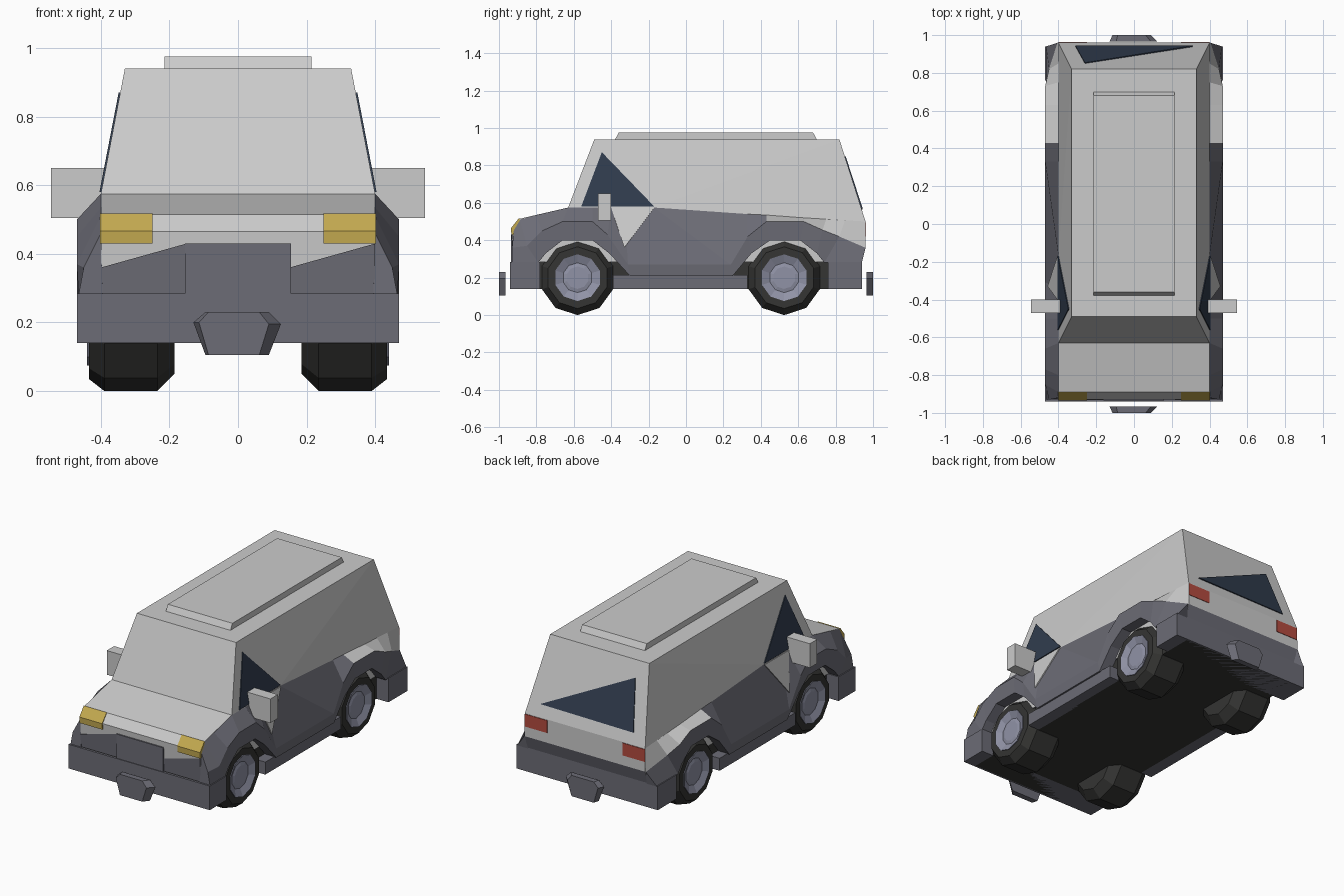
import bpy, bmesh, math
from mathutils import Vector

if "Cube" in bpy.data.objects:
    bpy.data.objects.remove(bpy.data.objects["Cube"])


def mat(name, r, g, b):
    m = bpy.data.materials.new(name)
    m.diffuse_color = (r, g, b, 1)
    m.use_nodes = True
    m.node_tree.nodes["Principled BSDF"].inputs["Base Color"].default_value = m.diffuse_color
    return m


LIGHT = mat("light_grey", .55, .55, .55)
DARK = mat("slate", .15, .15, .18)
BLACK = mat("rubber", .035, .035, .033)
GLASS = mat("glass", .03, .045, .075)
HUB = mat("hub_metal", .28, .29, .38)
AMBER = mat("amber", .55, .40, .08)
RED = mat("red", .45, .07, .05)


def finish(name, bm, mats, mirror=False):
    bmesh.ops.recalc_face_normals(bm, faces=bm.faces)
    me = bpy.data.meshes.new(name)
    bm.to_mesh(me)
    bm.free()
    for m in mats:
        me.materials.append(m)
    ob = bpy.data.objects.new(name, me)
    bpy.context.collection.objects.link(ob)
    if mirror:
        ob.modifiers.new("mirror", 'MIRROR')
    return ob


def loft(name, rings, mats, mirror=False, pick=None):
    """Closed rings joined in order and capped at both ends."""
    bm = bmesh.new()
    vs = [[bm.verts.new(p) for p in r] for r in rings]
    n = len(rings[0])
    for i in range(len(vs) - 1):
        for k in range(n):
            j = (k + 1) % n
            f = bm.faces.new((vs[i][k], vs[i][j], vs[i + 1][j], vs[i + 1][k]))
            f.material_index = pick(i, k) if pick else 0
    bm.faces.new(vs[0])
    bm.faces.new(vs[-1])
    return finish(name, bm, mats, mirror)


def panel(name, pts, offset, m, mirror=False):
    off = Vector(offset)
    return loft(name, [pts, [Vector(p) + off for p in pts]], [m], mirror)


def box(name, x0, x1, y0, y1, z0, z1, m, mirror=False, inset=0):
    def ring(z, d):
        return [(x0, y0 + d, z), (x1, y0 + d, z), (x1, y1 - d, z), (x0, y1 - d, z)]
    return loft(name, [ring(z0, 0), ring(z1, inset)], [m], mirror)


# main shell: half widths vary along the outline
outline = [(-.92, .285, .4), (-.93, .465, .4), (-.89, .515, .4), (-.63, .575, .4),
           (-.49, .94, .33), (.82, .94, .33), (.96, .5, .4), (.96, .36, .4), (.94, .285, .4)]
bm = bmesh.new()
sides = []
for s in (1, -1):
    v = [bm.verts.new((s * x, y, z)) for y, z, x in outline]
    mid = bm.verts.new((s * .4, -.17, .575))
    bm.faces.new((v[3], v[4], v[5], mid))
    bm.faces.new((mid, v[5], v[6]))
    bm.faces.new((v[0], v[1], v[2], v[3], mid, v[6], v[7], v[8]))
    sides.append(v)
a, b = sides
for i in range(len(a)):
    j = (i + 1) % len(a)
    f = bm.faces.new((a[i], a[j], b[j], b[i]))
    f.material_index = 1 if i >= 7 else 0
finish("body_shell", bm, [LIGHT, DARK])

# flared lower sides: beltline, flare and wheel-arch edge, front to back
belt = [(-.92, .46), (-.89, .51), (-.8, .535), (-.63, .575), (-.5, .575), (-.4, .575), (-.33, .575),
        (-.17, .575), (.33, .54), (.43, .535), (.63, .52), (.75, .513), (.85, .507), (.96, .5)]
flare = [(-.93, .36), (-.85, .37), (-.77, .45), (-.66, .5), (-.5, .5), (-.42, .43), (-.31, .27),
         (.24, .27), (.33, .42), (.43, .5), (.63, .5), (.73, .455), (.82, .42), (.96, .36)]
arch = [(-.93, .28), (-.79, .28), (-.75, .33), (-.66, .4), (-.5, .4), (-.41, .33), (-.3, .21),
        (.25, .21), (.35, .33), (.45, .4), (.61, .4), (.7, .33), (.74, .28), (.94, .28)]
rings = []
for i, (t, f, e) in enumerate(zip(belt, flare, arch)):
    fx = .405 if i == 13 else .45 if i in (0, 12) else .47
    rings.append([(.4, *t), (fx, *f), (.465, *e), (.395, *e)])
loft("lower_side", rings, [DARK, LIGHT], True,
     lambda i, k: 1 if k == 0 and i >= 9 else 0)

# chassis, rockers and bumpers
box("floor", -.39, .39, -.93, .93, .14, .285, BLACK)
box("rocker", .38, .455, -.39, .33, .14, .215, DARK, True)
box("front_bumper", -.47, .47, -.94, -.78, .14, .285, DARK)
box("rear_bumper", -.47, .47, .76, .94, .14, .285, DARK)

# roof panel and mirrors
box("roof_panel", -.215, .215, -.38, .70, .938, .975, LIGHT, inset=.02)
box("side_mirror", .385, .545, -.47, -.4, .505, .65, LIGHT, True)

# windows and light door panel
panel("side_window", [(.398, -.56, .58), (.342, -.45, .87), (.398, -.17, .58)], (.006, 0, .001), GLASS, True)
panel("door_panel", [(.4, -.4, .573), (.4, -.17, .573), (.452, -.33, .36)], (.006, 0, .001), LIGHT, True)
panel("rear_window", [(-.31, .938, .563), (.31, .938, .57), (-.26, .848, .846)], (0, .006, .002), GLASS)

# headlights wrap over the nose edge
bm = bmesh.new()
rows = [[bm.verts.new((x, y, z)) for x in (.25, .402)]
        for y, z in ((-.934, .43), (-.935, .466), (-.893, .518), (-.88, .5), (-.91, .43))]
for i in range(5):
    p, q = rows[i], rows[(i + 1) % 5]
    bm.faces.new((p[0], p[1], q[1], q[0]))
for k in (0, 1):
    bm.faces.new([r[k] for r in rows])
finish("headlight", bm, [AMBER], True)
box("tail_light", .25, .4, .955, .963, .42, .495, RED, True)

# nose trim: grille and angled lower panels
box("grille", -.155, .155, -.936, -.91, .28, .43, DARK)
for name, pts in (("nose_panel_left", [(-.4, .28), (-.15, .28), (-.15, .43), (-.4, .36)]),
                  ("nose_panel_right", [(.15, .28), (.4, .28), (.4, .43), (.15, .36)])):
    panel(name, [(x, -.922 - (z - .28) * .055, z) for x, z in pts], (0, -.003, 0), DARK)

# tow plates standing off both bumpers
hexagon = [(-.13, .2), (-.095, .23), (.09, .23), (.125, .195), (.09, .105), (-.095, .105)]
for name, s in (("front_plate", -1), ("rear_plate", 1)):
    loft(name, [[(x, s * .965, z) for x, z in hexagon],
                [(x * .8 - .01, s, z) for x, z in hexagon]], [DARK])


# wheels: turned about the axle
def lathe(name, prof, y, n, m):
    rings = [[(x, y + r * math.sin(2 * math.pi * k / n), .2 + r * math.cos(2 * math.pi * k / n))
              for k in range(n)] for x, r in prof]
    loft(name, rings, [m], True)


for pos, y in (("front", -.58), ("rear", .525)):
    lathe(pos + "_tyre", [(.185, .15), (.235, .2), (.39, .2), (.435, .165), (.435, .12), (.4, .1)], y, 10, BLACK)
    lathe(pos + "_hub", [(.39, .125), (.44, .125), (.42, .08), (.425, .06)], y, 10, HUB)
